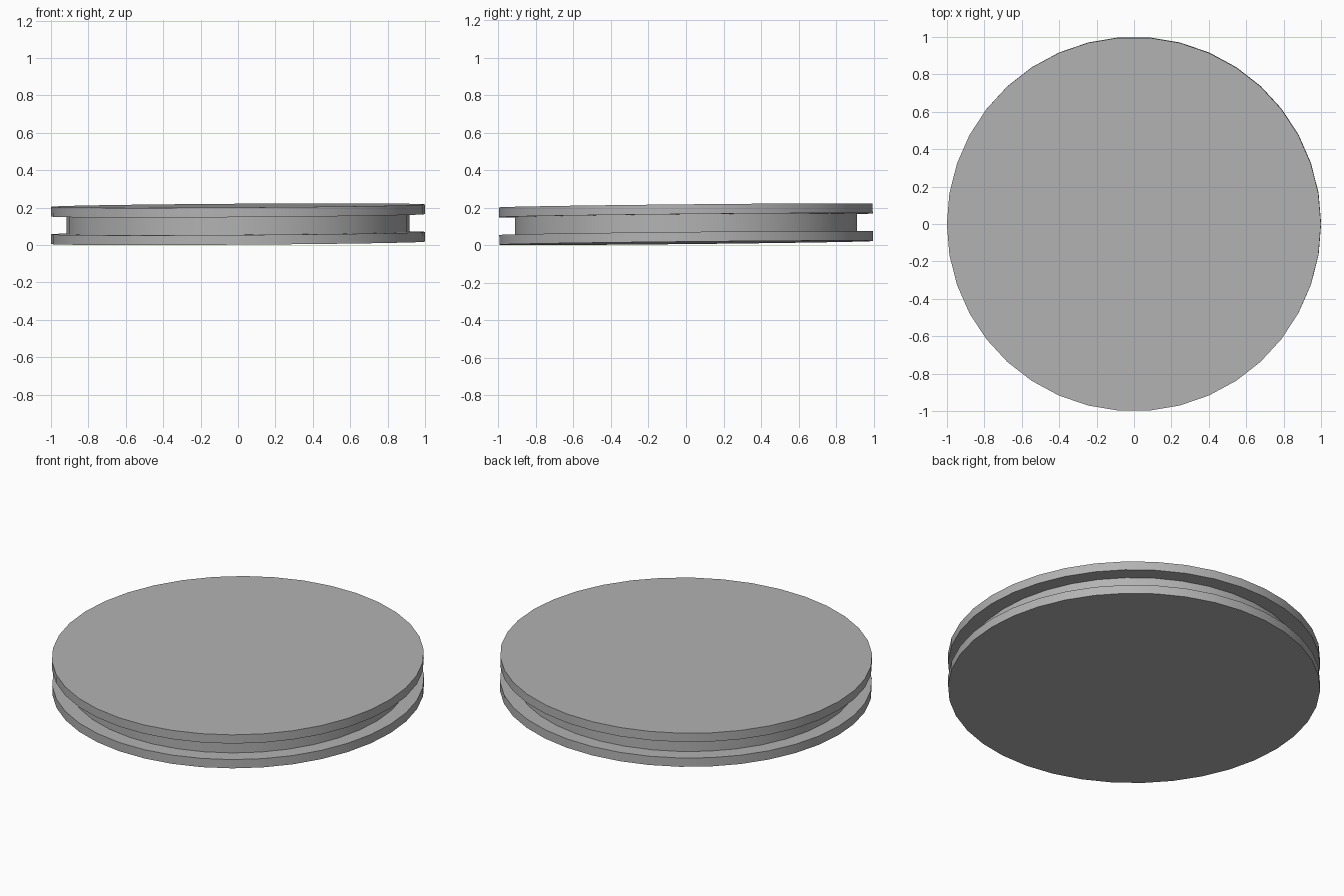
import bpy, bmesh, math
from mathutils import Euler

if "Cube" in bpy.data.objects:
    bpy.data.objects.remove(bpy.data.objects["Cube"])

SIDES = 38
# Half profile (radius, height): lower flange, groove, upper flange
PROFILE = [(1.0, 0.0), (1.0, 0.052), (0.916, 0.052),
           (0.916, 0.147), (1.0, 0.147), (1.0, 0.199)]

# Spin the profile into rings
bm = bmesh.new()
rings = []
for r, z in PROFILE:
    rings.append([bm.verts.new((r * math.cos(2 * math.pi * i / SIDES),
                                r * math.sin(2 * math.pi * i / SIDES), z))
                  for i in range(SIDES)])
for low, high in zip(rings, rings[1:]):
    for i in range(SIDES):
        j = (i + 1) % SIDES
        bm.faces.new((low[i], low[j], high[j], high[i]))

# Flat caps
bm.faces.new(rings[0][::-1])
bm.faces.new(rings[-1])

# Slight lean, rising towards the back right, then rest on the ground
lean = Euler((0.01, -0.0065, 0)).to_matrix()
bmesh.ops.rotate(bm, verts=bm.verts, cent=(0, 0, 0.1), matrix=lean)
lowest = min(v.co.z for v in bm.verts)
bmesh.ops.translate(bm, verts=bm.verts, vec=(0, 0, -lowest))
bmesh.ops.recalc_face_normals(bm, faces=bm.faces)

mesh = bpy.data.meshes.new("grooved_disc")
bm.to_mesh(mesh)
bm.free()
disc = bpy.data.objects.new("grooved_disc", mesh)
bpy.context.collection.objects.link(disc)

# Mid grey colour
grey = bpy.data.materials.new("mid_grey")
grey.diffuse_color = (0.45, 0.45, 0.45, 1)
grey.use_nodes = True
grey.node_tree.nodes["Principled BSDF"].inputs["Base Color"].default_value = grey.diffuse_color
mesh.materials.append(grey)

# Smooth rims with crisp edges
bpy.context.view_layer.objects.active = disc
disc.select_set(True)
bpy.ops.object.shade_smooth_by_angle(angle=math.radians(30))
